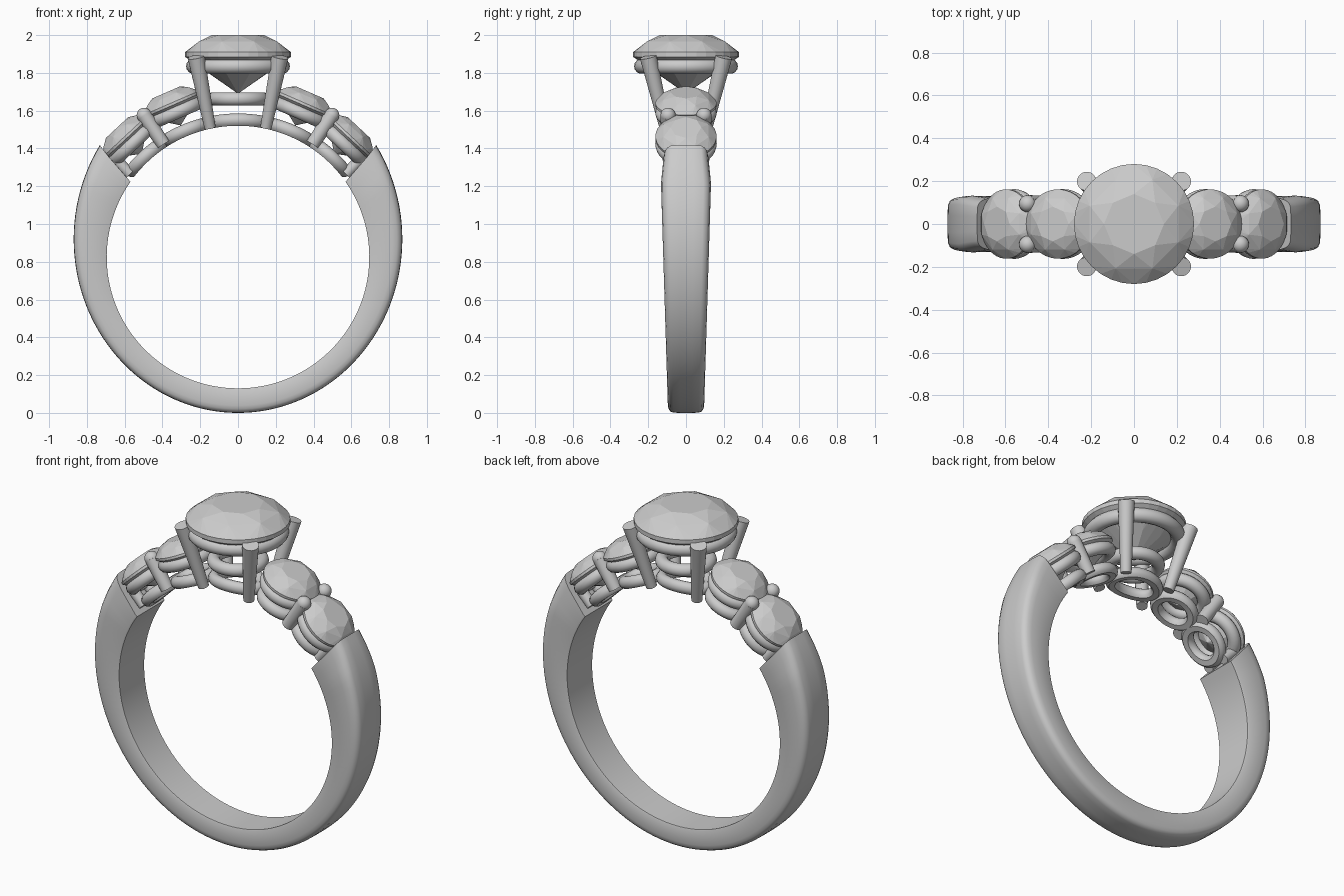
import bpy, bmesh, math
from math import sin, cos, pi, radians
from mathutils import Matrix, Vector

if "Cube" in bpy.data.objects:
    bpy.data.objects.remove(bpy.data.objects["Cube"], do_unlink=True)

metal = bpy.data.materials.new("light grey")
metal.use_nodes = True
metal.diffuse_color = (0.6, 0.6, 0.6, 1)
metal.node_tree.nodes["Principled BSDF"].inputs["Base Color"].default_value = (0.6, 0.6, 0.6, 1)

CENTRE = 0.825   # height of the finger hole's axis
HOLE = 0.695     # finger hole radius


def finish(name, bm, smooth=True):
    bmesh.ops.recalc_face_normals(bm, faces=bm.faces)
    mesh = bpy.data.meshes.new(name)
    bm.to_mesh(mesh)
    bm.free()
    mesh.materials.append(metal)
    ob = bpy.data.objects.new(name, mesh)
    bpy.context.collection.objects.link(ob)
    if smooth:
        bpy.ops.object.select_all(action='DESELECT')
        ob.select_set(True)
        bpy.context.view_layer.objects.active = ob
        bpy.ops.object.shade_smooth_by_angle(angle=radians(40))
    return ob


def loft(name, rows, loop):
    """Skin closed cross-sections; loop joins last to first, else ends are capped."""
    bm = bmesh.new()
    vs = [[bm.verts.new(p) for p in row] for row in rows]
    n = len(vs[0])
    for i in range(len(vs) if loop else len(vs) - 1):
        a, b = vs[i], vs[(i + 1) % len(vs)]
        for j in range(n):
            k = (j + 1) % n
            bm.faces.new((a[j], a[k], b[k], b[j]))
    if not loop:
        bm.faces.new(vs[0])
        bm.faces.new(vs[-1])
    return finish(name, bm)


def radial(angle, r):
    """Frame standing on the ring at an angle from the top, r from the axis."""
    return (Matrix.Translation((0, 0, CENTRE)) @ Matrix.Rotation(radians(angle), 4, 'Y')
            @ Matrix.Translation((0, 0, r)))


def torus(name, frame, major, minor):
    rows = []
    for i in range(40):
        u = 2 * pi * i / 40
        row = []
        for j in range(14):
            v = 2 * pi * j / 14
            d = major + minor * cos(v)
            row.append(frame @ Vector((d * cos(u), d * sin(u), minor * sin(v))))
        rows.append(row)
    loft(name, rows, True)


def gem(name, frame, r, crown, depth, edge):
    """Round brilliant cut as a convex hull, girdle bottom at z = 0."""
    bm = bmesh.new()
    layers = [(8, 0, 0.5, edge + crown), (8, 0.5, 0.8, edge + crown * 0.62),
              (32, 0, 1, edge), (32, 0, 1, 0), (8, 0.5, 0.55, -depth * 0.48)]
    for n, shift, scale, z in layers:
        for i in range(n):
            t = 2 * pi * (i + shift) / n
            bm.verts.new(frame @ Vector((r * scale * cos(t), r * scale * sin(t), z)))
    bm.verts.new(frame @ Vector((0, 0, -depth)))
    bmesh.ops.convex_hull(bm, input=bm.verts)
    finish(name, bm, smooth=False)


def prong(name, a, b, ra, rb, ball):
    a, b = Vector(a), Vector(b)
    bm = bmesh.new()
    frame = (Matrix.Translation((a + b) / 2)
             @ (b - a).to_track_quat('Z', 'Y').to_matrix().to_4x4())
    bmesh.ops.create_cone(bm, cap_ends=True, segments=20, radius1=ra, radius2=rb,
                          depth=(b - a).length, matrix=frame)
    if ball:
        bmesh.ops.create_uvsphere(bm, u_segments=20, v_segments=10, radius=rb,
                                  matrix=Matrix.Translation(b))
    finish(name, bm)


def gallery_ring(name, angle, half_length, half_width):
    """Flat-bottomed ring bent around the finger hole."""
    rows = []
    for i in range(40):
        u = 2 * pi * i / 40
        row = []
        for j in range(12):
            v = 2 * pi * j / 12
            inset = 0.032 * (1 - cos(v))
            h = max(0, 0.03 + 0.035 * sin(v))
            x = (half_length - inset) * cos(u)
            y = (half_width - inset) * sin(u)
            a = radians(angle) + x / HOLE
            r = HOLE + h
            row.append((r * sin(a), y, CENTRE + r * cos(a)))
        rows.append(row)
    loft(name, rows, True)


# Band: thicker and wider towards the shoulders, open at the top
def outer_radius(a):
    rx, rz, off = 0.87, 0.92, 0.095
    qa = (sin(a) / rx) ** 2 + (cos(a) / rz) ** 2
    qb = -2 * off * cos(a) / rz ** 2
    qc = (off / rz) ** 2 - 1
    return (-qb + math.sqrt(qb * qb - 4 * qa * qc)) / (2 * qa)


half = [(0, 0.97), (0.04, 1), (0.7, 1), (0.84, 0.96), (0.94, 0.87), (0.99, 0.7), (1, 0.3)]
section = half + [(u, -w) for u, w in reversed(half)]
rows = []
for i in range(97):
    t = -1 + 2 * i / 96
    row = []
    for u, w in section:
        # the slanted end reaches further up on the outside
        a = pi + t * radians(125 + 4 * u)
        r = HOLE + u * (outer_radius(a) - HOLE)
        z = CENTRE + r * cos(a)
        width = 0.095 + 0.037 * min(1, z / 1.2)
        width -= 0.1 * max(0, z - 1.22)
        row.append((r * sin(a), w * width, z))
    rows.append(row)
loft("band", rows, False)

# Centre stone with its two basket rings and four flared prongs
gem("centre_stone", Matrix.Translation((0, 0, 1.885)), 0.28, 0.09, 0.195, 0.025)
torus("upper_basket_ring", Matrix.Translation((0, 0, 1.835)), 0.235, 0.04)
torus("lower_basket_ring", Matrix.Translation((0, 0, 1.662)), 0.13, 0.036)
for sx in (-1, 1):
    for sy in (-1, 1):
        prong("centre_prong", (sx * 0.148, sy * 0.11, 1.51), (sx * 0.222, sy * 0.2, 1.885),
              0.03, 0.045, False)

# Side stones, seats and shared prongs, mirrored left and right
gallery_ring("centre_gallery_ring", 0, 0.165, 0.13)
for s in (-1, 1):
    for label, angle, girdle, seat in (("inner", 23.5, 0.875, 0.832),
                                       ("outer", 43, 0.862, 0.82)):
        gem(label + "_side_stone", radial(s * angle, girdle), 0.162, 0.062, 0.115, 0.014)
        torus(label + "_seat_ring", radial(s * angle, seat), 0.127, 0.036)
        gallery_ring(label + "_gallery_ring", s * (angle - 0.5), 0.135, 0.127)
    for sy in (-1, 1):
        foot = radial(s * 33.5, 0.715).translation
        head = radial(s * 33.5, 0.9).translation
        side = Vector((0, sy * 0.095, 0))
        prong("side_prong", foot + side, head + side, 0.036, 0.04, True)
    # small post joining the outer seat to the shoulder
    for sy in (-1, 1):
        foot = radial(s * 52.5, 0.72).translation
        head = radial(s * 51.5, 0.82).translation
        side = Vector((0, sy * 0.06, 0))
        prong("shoulder_post", foot + side, head + side, 0.03, 0.03, False)
